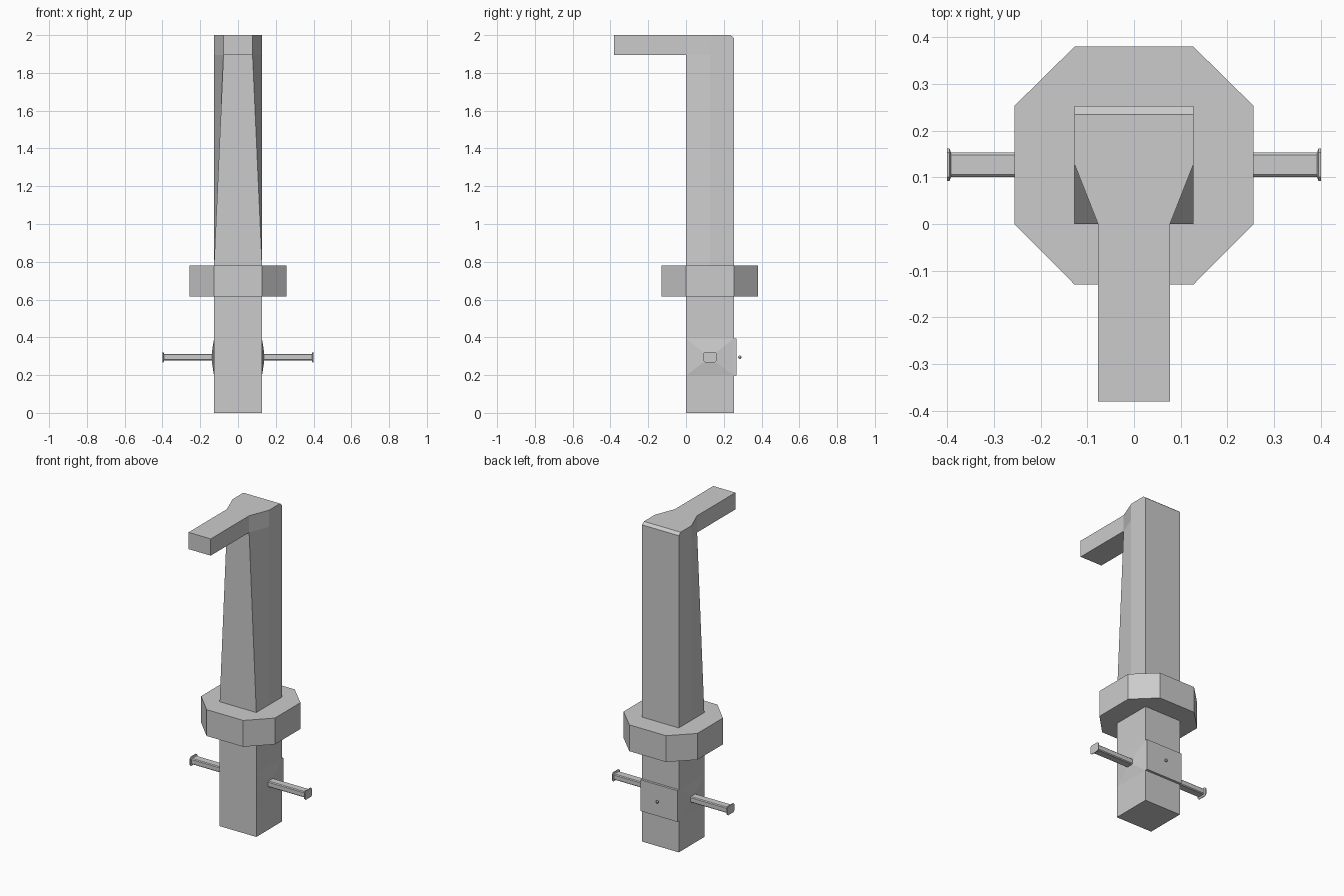
import bpy, bmesh, math
from mathutils import Matrix

if "Cube" in bpy.data.objects:
    bpy.data.objects.remove(bpy.data.objects["Cube"])

grey = bpy.data.materials.new("grey")
grey.diffuse_color = (0.6, 0.6, 0.6, 1)
grey.use_nodes = True
grey.node_tree.nodes["Principled BSDF"].inputs["Base Color"].default_value = grey.diffuse_color


def finish(name, bm):
    bmesh.ops.recalc_face_normals(bm, faces=bm.faces)
    mesh = bpy.data.meshes.new(name)
    bm.to_mesh(mesh)
    bm.free()
    mesh.materials.append(grey)
    obj = bpy.data.objects.new(name, mesh)
    bpy.context.collection.objects.link(obj)
    return obj


def loft(name, rings):
    """Skin equal-sized rings of points and cap both ends."""
    bm = bmesh.new()
    loops = [[bm.verts.new(p) for p in ring] for ring in rings]
    for a, b in zip(loops, loops[1:]):
        for i in range(len(a)):
            j = (i + 1) % len(a)
            bm.faces.new((a[i], a[j], b[j], b[i]))
    bm.faces.new(loops[0])
    bm.faces.new(loops[-1])
    return finish(name, bm)


def box(name, x0, x1, y0, y1, z0, z1):
    ring = [(x0, y0), (x1, y0), (x1, y1), (x0, y1)]
    return loft(name, [[(x, y, z) for x, y in ring] for z in (z0, z1)])


W, D, N = 0.127, 0.253, 0.077     # shaft half width, depth, narrowed half width
MID_Y, PIN_Z = 0.127, 0.295


# Shaft: square below, front corners cut away towards the top, small rear bevel
def shaft_ring(z, front, back=D):
    return [(-front, 0, z), (front, 0, z), (W, MID_Y, z),
            (W, back, z), (-W, back, z), (-W, MID_Y, z)]


loft("shaft", [shaft_ring(0, W), shaft_ring(0.78, W), shaft_ring(1.895, N),
               shaft_ring(1.985, N), shaft_ring(2.0, N, 0.235)])

# Handle pointing forward
box("handle", -N, N, -0.38, 0.0, 1.895, 2.0)

# Eight-sided collar
octagon = [(-W, -0.13), (W, -0.13), (0.256, 0), (0.256, D),
           (W, 0.38), (-W, 0.38), (-0.256, D), (-0.256, 0)]
loft("collar", [[(x, y, z) for x, y in octagon] for z in (0.615, 0.78)])


# Side bosses and flanged pins, mirrored left and right
def pin_ring(x, hy, hz, c):
    pts = [(-hy + c, -hz), (hy - c, -hz), (hy, -hz + c), (hy, hz - c),
           (hy - c, hz), (-hy + c, hz), (-hy, hz - c), (-hy, -hz + c)]
    return [(x, MID_Y + y, PIN_Z + z) for y, z in pts]


for side, s in (("left", -1), ("right", 1)):
    outer = [(s * W, y, z) for y, z in ((0, 0.197), (D, 0.197), (D, 0.393), (0, 0.393))]
    inner = [(s * 0.138, MID_Y + y, PIN_Z + z) for y, z in
             ((-0.035, -0.028), (0.035, -0.028), (0.035, 0.028), (-0.035, 0.028))]
    loft(side + "_boss", [outer, inner])
    loft(side + "_pin", [pin_ring(s * 0.12, 0.026, 0.018, 0.005),
                         pin_ring(s * 0.392, 0.026, 0.018, 0.005),
                         pin_ring(s * 0.395, 0.035, 0.028, 0.009),
                         pin_ring(s * 0.40, 0.035, 0.028, 0.009)])

# Rear plate with its small stud
box("rear_plate", -W, W, D - 0.01, 0.268, 0.197, 0.393)
bm = bmesh.new()
bmesh.ops.create_uvsphere(bm, u_segments=8, v_segments=6, radius=0.009,
                          matrix=Matrix.Translation((0, 0.285, PIN_Z)))
finish("rear_stud", bm)
